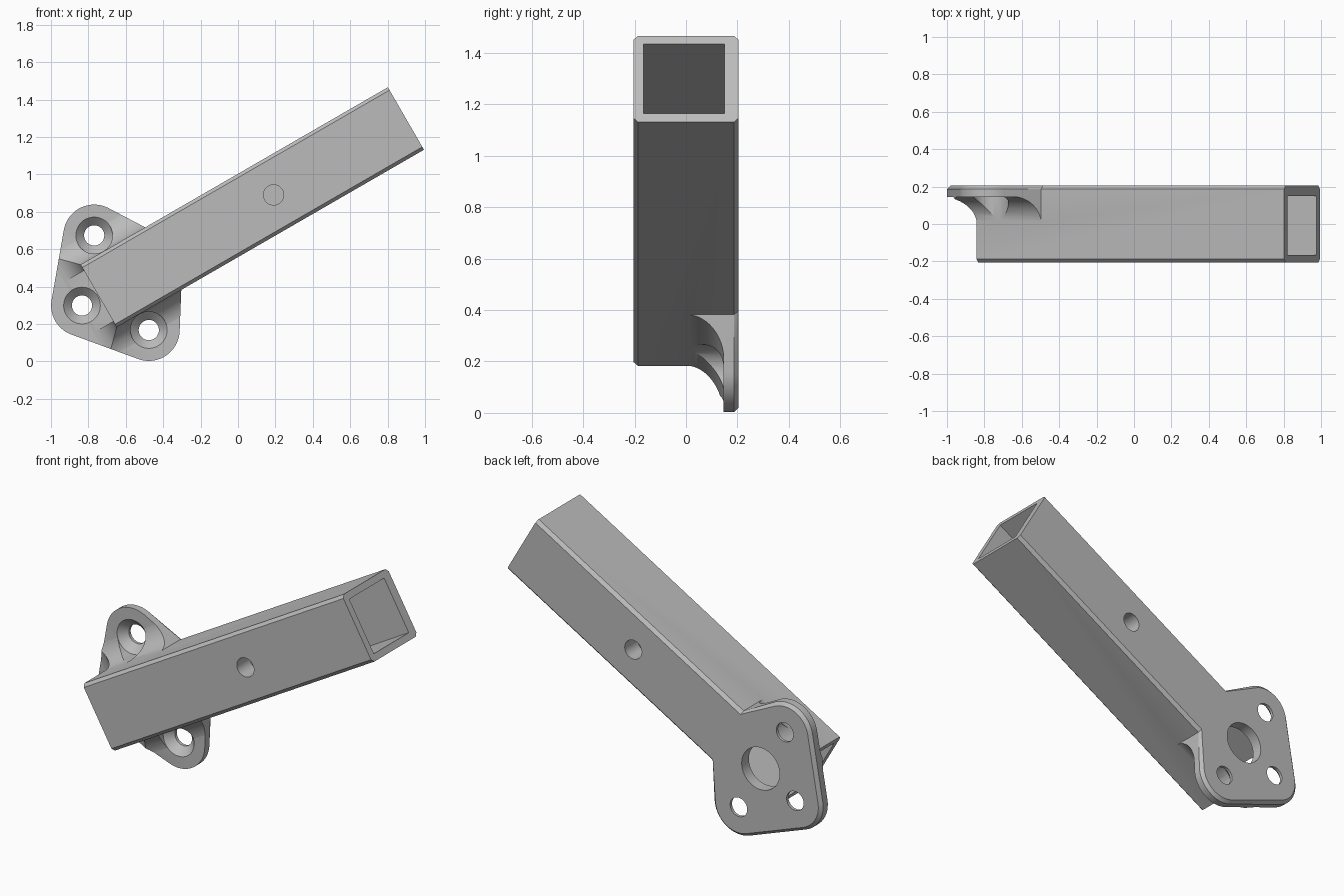
import bpy, bmesh, math
from mathutils import Matrix, Vector

cube = bpy.data.objects.get("Cube")
if cube:
    bpy.data.objects.remove(cube, do_unlink=True)

grey = bpy.data.materials.new("plain_grey")
grey.use_nodes = True
grey.diffuse_color = (0.5, 0.5, 0.5, 1)
grey.node_tree.nodes["Principled BSDF"].inputs["Base Color"].default_value = (0.5, 0.5, 0.5, 1)

# Local frame: x runs along the arm from its lower end, z across it, y to the back
HALF_Z, HALF_Y, LENGTH = 0.193, 0.205, 1.897
PLATE_FRONT, COVE, CHAMFER = 0.145, 0.15, 0.018
SCREWS = [(0.141, 0.292), (-0.103, 0), (0.141, -0.292)]


def finish(name, bm):
    bmesh.ops.recalc_face_normals(bm, faces=bm.faces[:])
    mesh = bpy.data.meshes.new(name)
    bm.to_mesh(mesh)
    bm.free()
    mesh.materials.append(grey)
    obj = bpy.data.objects.new(name, mesh)
    bpy.context.collection.objects.link(obj)
    return obj


def loft(name, loops):
    """Skin equal-length loops of points and cap both ends."""
    bm = bmesh.new()
    rings = [[bm.verts.new(p) for p in loop] for loop in loops]
    n = len(rings[0])
    for a, b in zip(rings, rings[1:]):
        for i in range(n):
            j = (i + 1) % n
            bm.faces.new((a[i], a[j], b[j], b[i]))
    bm.faces.new(rings[0])
    bm.faces.new(rings[-1])
    return finish(name, bm)


def box(name, x0, x1, y0, y1, z):
    return loft(name, [[(x, y0, -z), (x, y1, -z), (x, y1, z), (x, y0, z)] for x in (x0, x1)])


def circle(x, z, r, y, n=64):
    return [(x + r * math.cos(2 * math.pi * i / n), y, z + r * math.sin(2 * math.pi * i / n))
            for i in range(n)]


def lathe(name, x, z, profile):
    """Turned shape about a y-direction axis from (y, radius) pairs."""
    return loft(name, [circle(x, z, r, y) for y, r in profile])


def flange(name, levels):
    """Rounded outline around the screws, tapering into the arm."""
    bm = bmesh.new()
    for y, inset in levels:
        pts = [p for x, z in SCREWS for p in circle(x, z, 0.165 - inset, y)]
        pts += [(0.4, y, s * (0.191 - inset)) for s in (-1, 1)]
        for p in pts:
            bm.verts.new(p)
    hull = bmesh.ops.convex_hull(bm, input=bm.verts[:])
    unused = {g for g in hull["geom_interior"] if isinstance(g, bmesh.types.BMVert)}
    bmesh.ops.delete(bm, geom=list(unused), context='VERTS')
    bmesh.ops.dissolve_limit(bm, angle_limit=0.01, verts=bm.verts[:], edges=bm.edges[:])
    return finish(name, bm)


def combine(target, tool, operation):
    mod = target.modifiers.new("cut", 'BOOLEAN')
    mod.operation, mod.object, mod.solver = operation, tool, 'EXACT'
    bpy.context.view_layer.objects.active = target
    bpy.ops.object.modifier_apply(modifier=mod.name)
    bpy.data.objects.remove(tool, do_unlink=True)


# Square arm with chamfered long edges
a, b, c = HALF_Y, HALF_Z, CHAMFER
section = [(a - c, b), (a, b - c), (a, c - b), (a - c, -b),
           (c - a, -b), (-a, c - b), (-a, b - c), (c - a, b)]
arm = loft("bracket_arm", [[(x, y, z) for y, z in section] for x in (0, LENGTH)])

# Concave cove flowing from the arm walls out to the mounting plate
loops = []
for i in range(17):
    t = math.pi / 2 * i / 16
    d = COVE * (1 - math.cos(t)) - 0.001
    y = PLATE_FRONT - COVE * (1 - math.sin(t)) + 0.002
    w = HALF_Z + d
    loops.append([(-d, y, -w), (0.6, y, -w), (0.6, y, w), (-d, y, w)])
loops.append([(x, 0.17, z) for x, _, z in loops[-1]])
cove = loft("cove", loops)
combine(cove, flange("cove_outline", [(-0.1, 0), (0.18, 0)]), 'INTERSECT')

# Mounting plate with chamfered back rim
plate = flange("plate", [(PLATE_FRONT, 0), (HALF_Y - c, 0), (HALF_Y, c)])
combine(arm, plate, 'UNION')
combine(arm, cove, 'UNION')

# Hollows from both ends, leaving a solid block round the cross holes
combine(arm, box("upper_hollow", 1.17, 2.0, -0.165, 0.15, 0.156), 'DIFFERENCE')
combine(arm, box("lower_hollow", -0.2, 0.99, -0.165, 0.14, 0.156), 'DIFFERENCE')

# Countersunk screw holes with driver clearance
for x, z in SCREWS:
    profile = [(-0.13, 0.098), (PLATE_FRONT, 0.098), (0.188, 0.054), (0.3, 0.054)]
    combine(arm, lathe("screw_hole", x, z, profile), 'DIFFERENCE')

# Large back opening and a blind cross hole on each side
combine(arm, lathe("back_opening", 0.149, 0, [(0.0, 0.12), (0.3, 0.12)]), 'DIFFERENCE')
for s in (-1, 1):
    combine(arm, lathe("cross_hole", 1.08, 0, [(s * 0.09, 0.054), (s * 0.3, 0.054)]), 'DIFFERENCE')

# Tilt into place
arm.data.transform(Matrix.Translation(Vector((-0.745, 0, 0.35)))
                   @ Matrix.Rotation(math.radians(-30), 4, 'Y'))
bpy.ops.object.select_all(action='DESELECT')
arm.select_set(True)
bpy.context.view_layer.objects.active = arm
bpy.ops.object.shade_smooth_by_angle(angle=math.radians(25))
